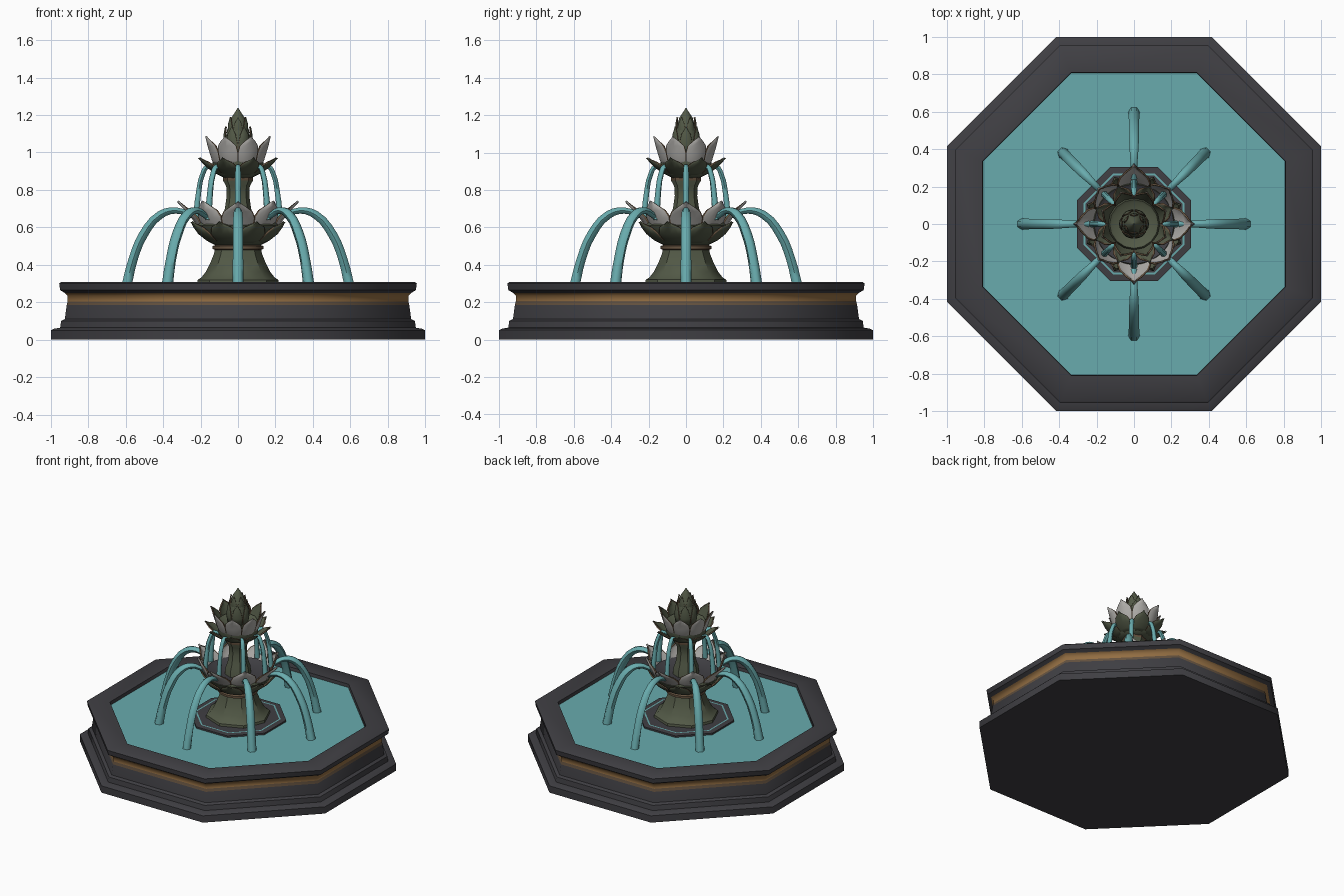
import bpy, bmesh, math
from math import cos, sin, pi

old = bpy.data.objects.get("Cube")
if old:
    bpy.data.objects.remove(old, do_unlink=True)


def material(name, r, g, b):
    m = bpy.data.materials.new(name)
    m.use_nodes = True
    m.diffuse_color = (r, g, b, 1)
    node = m.node_tree.nodes["Principled BSDF"]
    node.inputs["Base Color"].default_value = (r, g, b, 1)
    node.inputs["Roughness"].default_value = 0.8
    return m


STONE = material("dark stone", 0.05, 0.049, 0.056)
WATER = material("water", 0.14, 0.41, 0.42)
GOLD = material("aged gold", 0.29, 0.155, 0.055)
BROWN = material("brown trim", 0.13, 0.085, 0.05)
GREEN = material("moss green", 0.085, 0.10, 0.062)
PALE = material("pale petal", 0.42, 0.41, 0.39)


def smooth(ob, angle):
    bpy.ops.object.select_all(action='DESELECT')
    ob.select_set(True)
    bpy.context.view_layer.objects.active = ob
    bpy.ops.object.shade_smooth_by_angle(angle=math.radians(angle))


def finish(name, bm, mats, angle):
    mesh = bpy.data.meshes.new(name)
    bm.to_mesh(mesh)
    bm.free()
    for m in mats:
        mesh.materials.append(m)
    ob = bpy.data.objects.new(name, mesh)
    bpy.context.collection.objects.link(ob)
    smooth(ob, angle)
    return ob


def lathe(name, profile, mats, sides=8, lobe=1.0, bands=None, angle=25):
    """Spin (radius, z) points; eight-sided radii are measured to the flats.
    bands maps a profile segment to a material index; lobe pinches every other rib."""
    bm = bmesh.new()
    scale = 1 / cos(pi / 8) if sides == 8 else 1
    rings = []
    for r, z in profile:
        ring = []
        for k in range(sides):
            a = 2 * pi * (k + 0.5 * (sides == 8)) / sides
            rr = r * scale * (lobe if k % 2 else 1)
            ring.append(bm.verts.new((rr * cos(a), rr * sin(a), z)))
        rings.append(ring)
    for i, (lo, hi) in enumerate(zip(rings, rings[1:])):
        for k in range(sides):
            n = (k + 1) % sides
            f = bm.faces.new((lo[k], lo[n], hi[n], hi[k]))
            f.material_index = (bands or {}).get(i, 0)
    bm.faces.new(rings[0][::-1])
    bm.faces.new(rings[-1])
    return finish(name, bm, mats, angle)


def petals(name, path, outside, inside, count=8, phase=0.0, thick=0.009):
    """Ring of cupped petals; path rows are (radius, z, half width as an angle)."""
    bm = bmesh.new()
    across = (-1, -0.92, -0.5, 0, 0.5, 0.92, 1)
    for p in range(count):
        centre = 2 * pi * (p + phase) / count
        rows = []
        for r, z, w in path:
            row = []
            for u in across:
                a = centre + u * w
                rr = r * (1 - 0.05 * u * u)
                row.append(bm.verts.new((rr * cos(a), rr * sin(a), z)))
            rows.append(row)
        for lo, hi in zip(rows, rows[1:]):
            for j in range(len(across) - 1):
                f = bm.faces.new((lo[j], lo[j + 1], hi[j + 1], hi[j]))
                f.material_index = int(j in (0, len(across) - 2))
    bmesh.ops.remove_doubles(bm, verts=bm.verts, dist=0.0005)
    ob = finish(name, bm, (outside, BROWN, inside, BROWN), 50)
    mod = ob.modifiers.new("thickness", 'SOLIDIFY')
    mod.thickness = thick
    mod.offset = -1
    mod.material_offset = 2


def stream(name, points, angle, stretch=1.0):
    """Tapered jet along (radius, z, thickness) points, turned to one direction."""
    curve = bpy.data.curves.new(name, 'CURVE')
    curve.dimensions = '3D'
    curve.bevel_depth = 1
    curve.bevel_resolution = 1
    curve.resolution_u = 3
    curve.use_fill_caps = True
    sp = curve.splines.new('BEZIER')
    sp.bezier_points.add(len(points) - 1)
    start = points[0][0]
    for bp, (r, z, t) in zip(sp.bezier_points, points):
        r = start + (r - start) * stretch
        bp.co = (r * cos(angle), r * sin(angle), z)
        bp.radius = t
        bp.handle_left_type = bp.handle_right_type = 'AUTO'
    curve.materials.append(WATER)
    ob = bpy.data.objects.new(name, curve)
    bpy.context.collection.objects.link(ob)
    bpy.ops.object.select_all(action='DESELECT')
    ob.select_set(True)
    bpy.context.view_layer.objects.active = ob
    bpy.ops.object.convert(target='MESH')
    smooth(bpy.context.object, 60)


# Octagonal basin with stepped plinth, gilded band and rim
lathe("basin", [(1.0, 0), (1.0, 0.05), (0.985, 0.058), (0.95, 0.064), (0.945, 0.1),
                (0.925, 0.11), (0.915, 0.185), (0.91, 0.205), (0.91, 0.235),
                (0.925, 0.25), (0.95, 0.265), (0.955, 0.3), (0.945, 0.308),
                (0.81, 0.308), (0.805, 0.26)],
      (STONE, GOLD, BROWN), bands={6: 2, 7: 1, 8: 1}, angle=46)
lathe("pool_water", [(0.807, 0.27), (0.807, 0.285)], (WATER,))

# Octagonal island with a narrow water channel
lathe("island", [(0.305, 0.27), (0.305, 0.297), (0.27, 0.3), (0.26, 0.3), (0.2, 0.303)],
      (STONE, WATER), bands={2: 1})

# Fluted foot, collar and lower bowl
lathe("foot", [(0.218, 0.3), (0.215, 0.32), (0.195, 0.333), (0.17, 0.365), (0.146, 0.415),
               (0.128, 0.46), (0.122, 0.49)], (GREEN,), sides=16, lobe=0.93, angle=35)
lathe("collar", [(0.12, 0.478), (0.135, 0.485), (0.135, 0.5), (0.11, 0.51)],
      (BROWN,), sides=16)
lathe("lower_bowl", [(0.11, 0.5), (0.16, 0.525), (0.2, 0.56), (0.225, 0.61), (0.215, 0.635),
                     (0.195, 0.62), (0.07, 0.61)],
      (GREEN, STONE), sides=16, bands={4: 1, 5: 1}, angle=40)
petals("lower_leaves", [(0.115, 0.505, 0.38), (0.175, 0.53, 0.39), (0.22, 0.565, 0.37),
                        (0.25, 0.6, 0.25), (0.277, 0.63, 0)], GREEN, GREEN, phase=0.5)

# Pale petals: spreading ones on the axes, steeper ones between them
petals("spreading_petals", [(0.19, 0.565, 0.38), (0.222, 0.61, 0.41), (0.248, 0.65, 0.4),
                            (0.277, 0.685, 0.3), (0.302, 0.71, 0.15), (0.328, 0.738, 0)],
       PALE, PALE, count=4)
petals("steep_petals", [(0.188, 0.565, 0.38), (0.218, 0.61, 0.42), (0.238, 0.65, 0.41),
                        (0.255, 0.69, 0.32), (0.265, 0.715, 0.17), (0.277, 0.742, 0)],
       PALE, PALE, count=4, phase=0.5)

# Upper column and bowl
lathe("column", [(0.09, 0.6), (0.085, 0.66), (0.07, 0.7), (0.06, 0.77), (0.063, 0.82),
                 (0.08, 0.85), (0.08, 0.868), (0.1, 0.885)],
      (GREEN, BROWN), sides=16, lobe=0.92, bands={5: 1, 6: 1}, angle=40)
lathe("upper_bowl", [(0.075, 0.865), (0.115, 0.885), (0.135, 0.92), (0.138, 0.98),
                     (0.13, 1.0), (0.115, 0.99), (0.05, 0.98)],
      (GREEN,), sides=16, angle=40)
petals("upper_leaves", [(0.085, 0.872, 0.38), (0.13, 0.89, 0.4), (0.168, 0.917, 0.38),
                        (0.203, 0.945, 0.23), (0.232, 0.97, 0)], GREEN, GREEN, phase=0.5)
petals("upper_petals", [(0.122, 0.925, 0.39), (0.143, 0.955, 0.4), (0.157, 1.0, 0.4),
                        (0.169, 1.035, 0.34), (0.179, 1.06, 0.18), (0.191, 1.085, 0)],
       PALE, GREEN, phase=0.5)

# Bud with overlapping scales
lathe("bud", [(0.07, 0.97), (0.07, 1.06), (0.058, 1.12), (0.043, 1.16), (0.036, 1.185),
              (0.016, 1.215), (0.002, 1.238)], (GREEN,), sides=12, angle=50)
for i, (r, z, h) in enumerate([(0.08, 0.99, 0.15), (0.058, 1.07, 0.12)]):
    petals(f"bud_scales_{i + 1}",
           [(r * 0.9, z, 0.5), (r, z + h * 0.35, 0.5), (r * 0.97, z + h * 0.7, 0.36),
            (r * 0.86, z + h, 0)], GREEN, GREEN, count=6, phase=i * 0.5, thick=0.007)

# Water jets from both bowls, in eight directions
upper_jet = [(0.13, 0.91, 0.012), (0.16, 0.925, 0.014), (0.19, 0.88, 0.015),
             (0.21, 0.79, 0.016), (0.225, 0.64, 0.019)]
lower_jet = [(0.24, 0.66, 0.015), (0.33, 0.69, 0.019), (0.415, 0.667, 0.025),
             (0.505, 0.562, 0.028), (0.56, 0.43, 0.028), (0.597, 0.28, 0.031)]
for k in range(8):
    stream(f"upper_jet_{k + 1}", upper_jet, k * pi / 4)
    stream(f"lower_jet_{k + 1}", lower_jet, k * pi / 4, 0.83 if k % 2 else 1.0)
